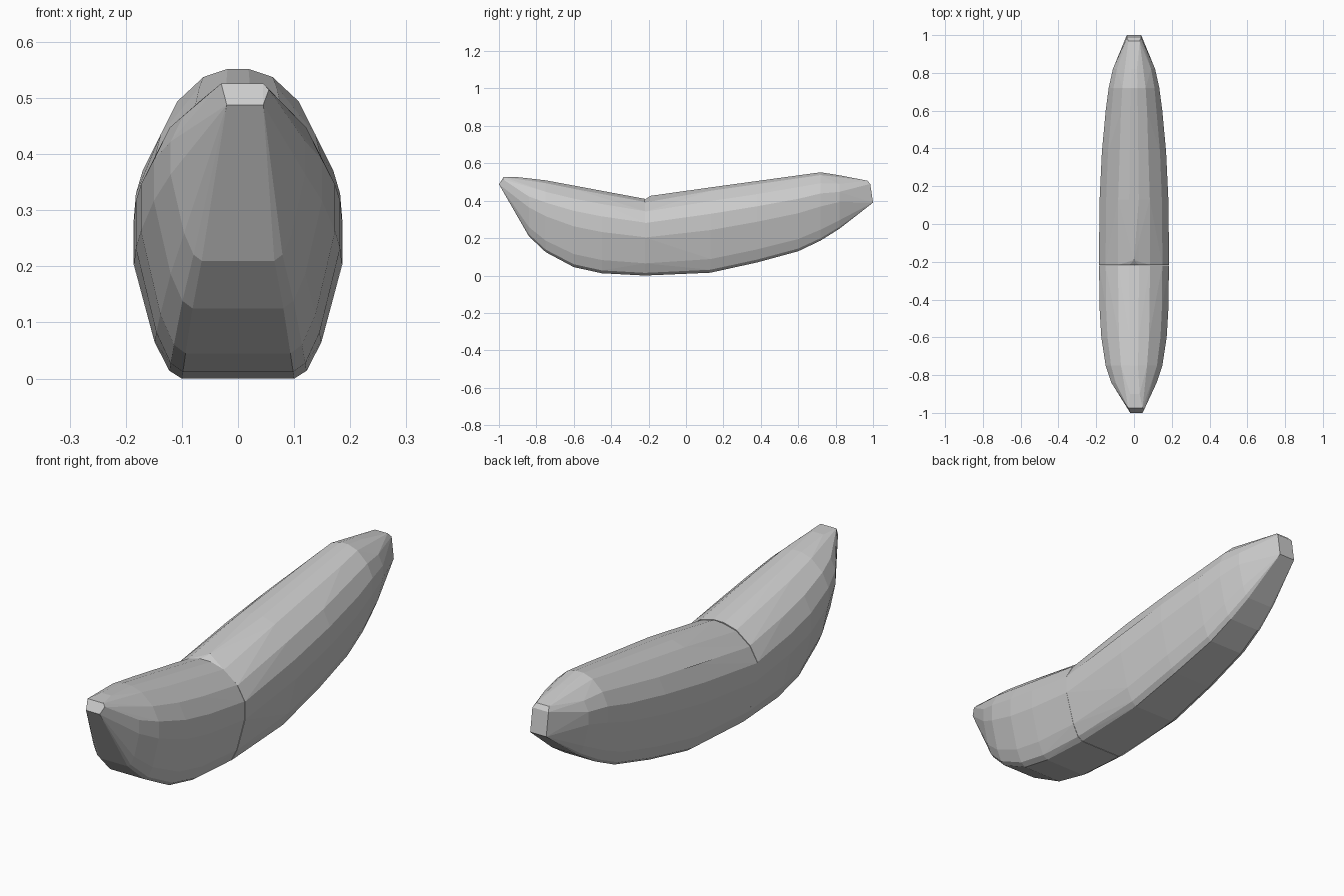
import bpy, bmesh

# Half cross-section: (share of half width, share of height), bottom to top
SECTION = [(0.54, 0.0), (0.66, 0.035), (0.8, 0.16), (1.0, 0.5),
           (1.0, 0.69), (0.81, 0.84), (0.46, 0.96), (0.14, 1.0)]


def faceted_half(name, stations, tip):
    """Convex faceted body around stations (y, half width, bottom z, top z)."""
    bm = bmesh.new()
    for y, w, lo, hi in stations:
        for u, v in SECTION:
            for side in (-1, 1):
                bm.verts.new((side * u * w, y, lo + v * (hi - lo)))
    for p in tip:
        bm.verts.new(p)
    res = bmesh.ops.convex_hull(bm, input=bm.verts)
    unused = {g for g in res["geom_interior"] + res["geom_unused"]
              if isinstance(g, bmesh.types.BMVert)}
    bmesh.ops.delete(bm, geom=list(unused), context='VERTS')
    bmesh.ops.dissolve_limit(bm, angle_limit=0.03, verts=bm.verts, edges=bm.edges)
    bmesh.ops.recalc_face_normals(bm, faces=bm.faces)
    mesh = bpy.data.meshes.new(name)
    bm.to_mesh(mesh)
    bm.free()
    obj = bpy.data.objects.new(name, mesh)
    bpy.context.collection.objects.link(obj)
    return obj


# Short front half with its small blunt tip
faceted_half("front_half", [
    (-0.22, 0.185, 0.0, 0.41),
    (-0.45, 0.182, 0.012, 0.453),
    (-0.60, 0.173, 0.045, 0.481),
    (-0.75, 0.150, 0.125, 0.509),
    (-0.84, 0.120, 0.21, 0.518),
], [(-0.02, -1.0, 0.488), (0.045, -1.0, 0.488),
    (-0.03, -0.975, 0.526), (0.045, -0.975, 0.526),
    (0.055, -0.98, 0.515), (-0.02, -0.90, 0.526), (0.03, -0.90, 0.526)])

# Long back half with a notch peak at the fold and a flat cut end
faceted_half("back_half", [
    (-0.218, 0.186, 0.0, 0.407),
    (0.13, 0.182, 0.015, 0.471),
    (0.38, 0.17, 0.07, 0.505),
    (0.60, 0.150, 0.13, 0.536),
    (0.72, 0.134, 0.187, 0.552),
    (0.82, 0.112, 0.25, 0.536),
], [(0.0, -0.19, 0.426),
    (-0.038, 1.0, 0.39), (0.038, 1.0, 0.39),
    (-0.038, 0.985, 0.49), (0.038, 0.985, 0.49),
    (-0.03, 0.97, 0.507), (0.03, 0.97, 0.507)])
